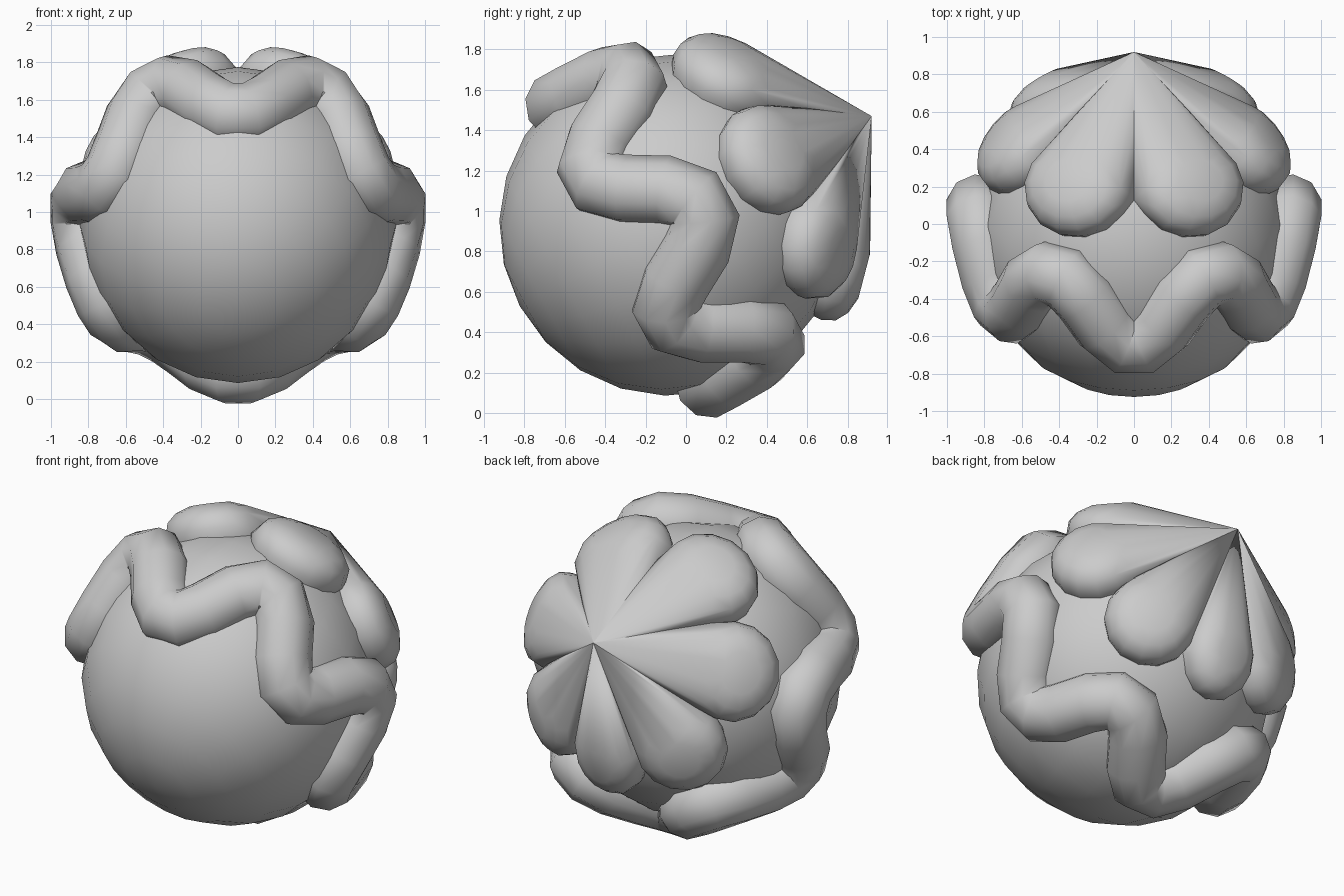
import bpy, bmesh
from math import sin, cos, pi, radians, copysign
from mathutils import Vector, Matrix

if "Cube" in bpy.data.objects:
    bpy.data.objects.remove(bpy.data.objects["Cube"])

# Body frame: D is the tilted axis through the flower, U is "up" around it
C = Vector((0, -0.08, 0.93))
D = Vector((0, 0.88, 0.475)).normalized()
X = Vector((1, 0, 0))
U = X.cross(D).normalized()
R = 0.845


def polar(azimuth, radial, along):
    return C + D * along + (U * cos(azimuth) + X * sin(azimuth)) * radial


def soft(v, power):
    return copysign(abs(v) ** power, v)


def finish(bm, name, angle=50):
    bmesh.ops.recalc_face_normals(bm, faces=bm.faces)
    mesh = bpy.data.meshes.new(name)
    bm.to_mesh(mesh)
    bm.free()
    obj = bpy.data.objects.new(name, mesh)
    bpy.context.collection.objects.link(obj)
    bpy.ops.object.select_all(action='DESELECT')
    obj.select_set(True)
    bpy.context.view_layer.objects.active = obj
    bpy.ops.object.shade_smooth_by_angle(angle=radians(angle))


# Round body, poles on the tilted axis
bm = bmesh.new()
bmesh.ops.create_uvsphere(bm, u_segments=20, v_segments=12, radius=R)
bm.transform(Matrix.Translation(C) @ D.to_track_quat('Z', 'Y').to_matrix().to_4x4())
finish(bm, "body")

# Wavy band: closed tube with six blunt waves around the body
WAVES, STEPS, SIDES, TUBE = 6, 8, 10, 0.175
count = WAVES * STEPS
path = []
for i in range(count):
    a = 2 * pi * (i + 0.5) / count
    w = -soft(cos(WAVES * a), 0.9)
    path.append(polar(a, 0.808 + 0.028 * w, -0.02 + 0.2 * w))
bm = bmesh.new()
rings = []
for i, p in enumerate(path):
    tangent = ((path[(i + 1) % count] - p).normalized()
               + (p - path[i - 1]).normalized()).normalized()
    out = p - C
    out = (out - tangent * out.dot(tangent)).normalized()
    side = tangent.cross(out)
    rings.append([bm.verts.new(p + (out * cos(b) + side * sin(b)) * TUBE)
                  for b in (2 * pi * j / SIDES for j in range(SIDES))])
for i in range(count):
    r0, r1 = rings[i], rings[(i + 1) % count]
    for j in range(SIDES):
        k = (j + 1) % SIDES
        bm.faces.new((r0[j], r0[k], r1[k], r1[j]))
finish(bm, "wavy_band", 80)

# Seven petals: hull of a flattened lump on the body, the shared pointed tip
# and the valley lines where neighbouring petals meet
apex = C + D * 1.136
# azimuth, valley before, valley after, half width, tilt from axis
PETALS = [(30, 0, 58, 0.30, 46), (85, 58, 111, 0.285, 47),
          (136, 111, 159, 0.265, 46), (180, 159, 201, 0.22, 43)]
PETALS += [(-a, -v1, -v0, w, t) for a, v0, v1, w, t in PETALS[:3]]
for n, (a_deg, v0, v1, width, tilt) in enumerate(PETALS):
    az, tilt = radians(a_deg), radians(tilt)
    centre = polar(az, R * sin(tilt), R * cos(tilt))
    normal = (centre - C).normalized()
    across = (-U * sin(az) + X * cos(az)).normalized()
    along = normal.cross(across)
    points = [apex, C]
    for i in range(14):
        a = 2 * pi * i / 14
        for lat in (-20, 0, 22, 45, 68):
            r, h = soft(cos(radians(lat)), 0.85), soft(sin(radians(lat)), 0.85)
            points.append(centre + along * (0.265 * r * cos(a))
                          + across * (width * r * sin(a)) + normal * (0.16 * h))
    for v in (v0, v1):
        for radial, t in ((0.35, 0.875), (0.55, 0.71), (0.63, 0.58)):
            points.append(polar(radians(v), radial, t))
    bm = bmesh.new()
    verts = [bm.verts.new(p) for p in points]
    bmesh.ops.convex_hull(bm, input=verts)
    bmesh.ops.delete(bm, geom=[v for v in bm.verts if not v.link_faces], context='VERTS')
    finish(bm, f"petal_{n + 1}")
